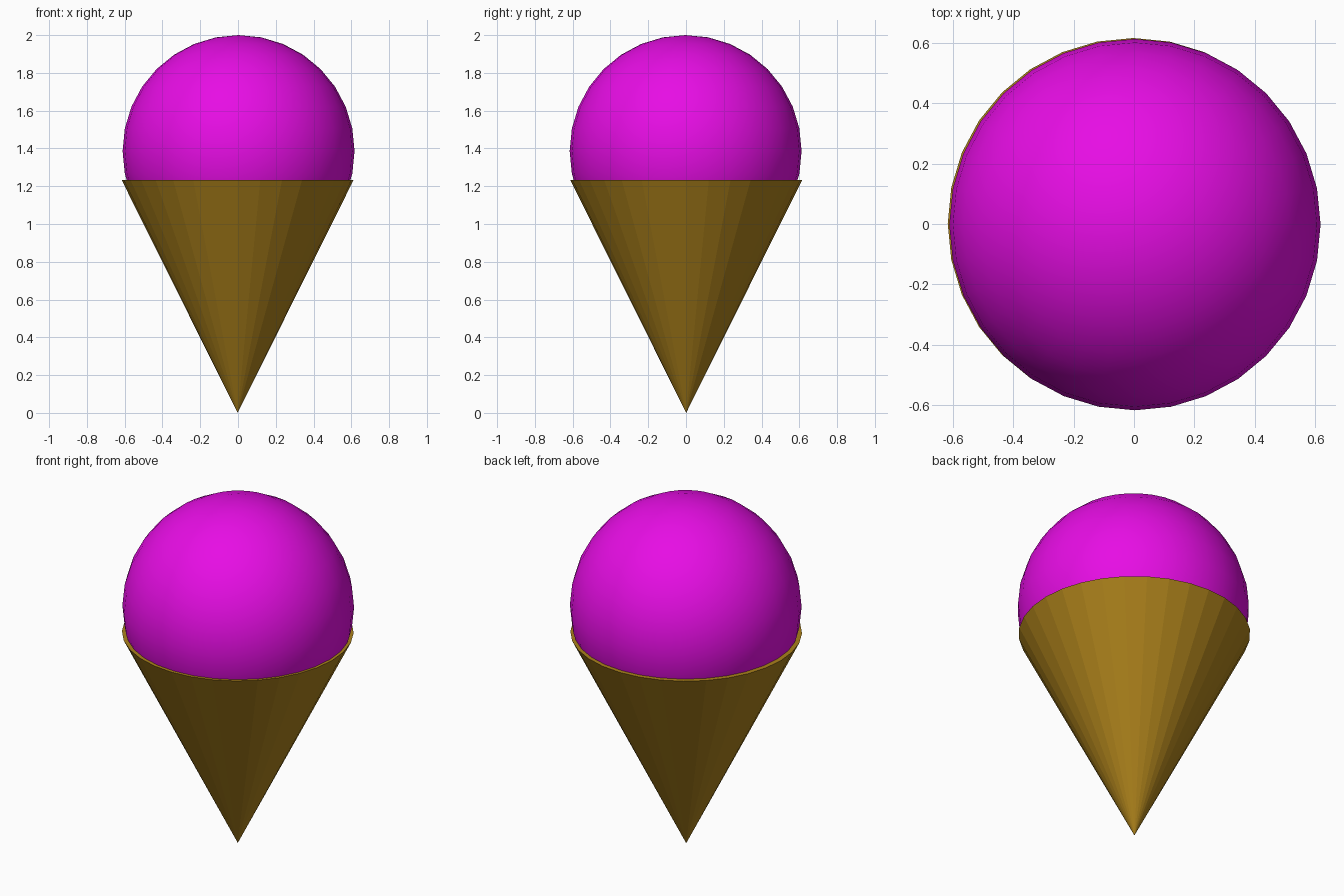
import bpy

if "Cube" in bpy.data.objects:
    bpy.data.objects.remove(bpy.data.objects["Cube"])

R = 0.614          # shared radius of rim and scoop
RIM_Z = 1.233      # height of the cone rim


def finish(name, color):
    obj = bpy.context.object
    obj.name = name
    mat = bpy.data.materials.new(name + "_material")
    mat.diffuse_color = (*color, 1.0)
    mat.use_nodes = True
    mat.node_tree.nodes["Principled BSDF"].inputs["Base Color"].default_value = mat.diffuse_color
    obj.data.materials.append(mat)
    return obj


# Wafer cone: capped, point down, flat facets
bpy.ops.mesh.primitive_cone_add(vertices=32, radius1=0, radius2=R, depth=RIM_Z,
                                location=(-0.002, 0.001, RIM_Z / 2))
finish("wafer_cone", (0.41, 0.22, 0.011))

# Scoop: smooth ball sunk into the cone, very slightly off centre
bpy.ops.mesh.primitive_uv_sphere_add(segments=32, ring_count=16, radius=R,
                                     location=(0.003, -0.002, 2.0 - R))
finish("ice_cream_scoop", (0.8, 0.004, 0.78))
bpy.ops.object.shade_smooth()
